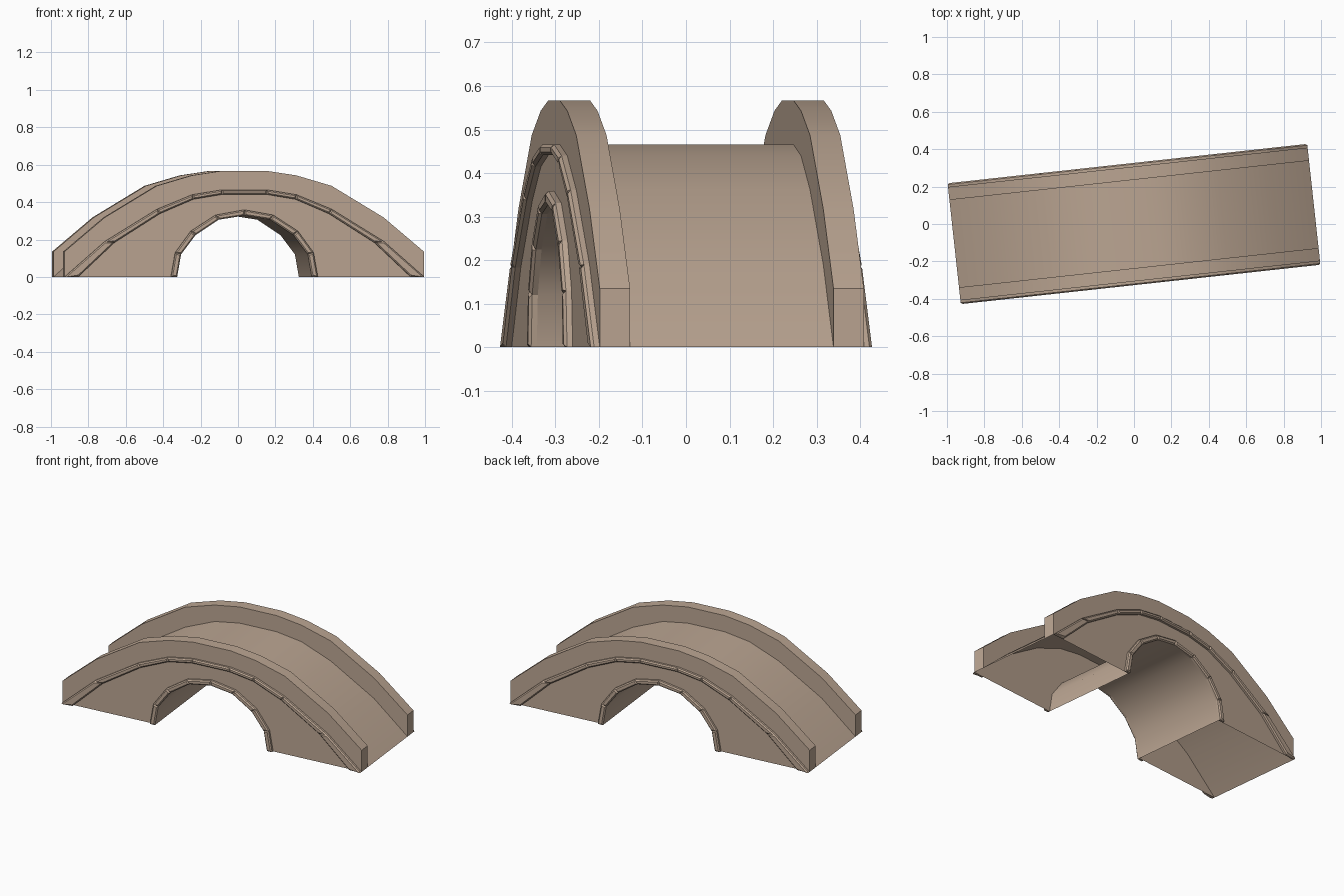
import bpy, math
from mathutils import Vector

if "Cube" in bpy.data.objects:
    bpy.data.objects.remove(bpy.data.objects["Cube"])

TURN = math.atan2(0.21, 1.92)      # bridge stands slightly turned
FACE, INNER, TRIM = 0.305, 0.235, 0.325

stone = bpy.data.materials.new("stone")
stone.diffuse_color = (0.5, 0.38, 0.29, 1)
stone.use_nodes = True
stone.node_tree.nodes["Principled BSDF"].inputs["Base Color"].default_value = stone.diffuse_color


def mirrored(half):
    """Full profile, left to right, from its right half (centre first)."""
    left = [(-x, z) for x, z in reversed(half) if x > 0]
    return left + half


top = mirrored([(0.12, 0.567), (0.28, 0.543), (0.47, 0.487), (0.75, 0.318), (0.967, 0.135)])
road = mirrored([(0.12, 0.466), (0.28, 0.44), (0.47, 0.362), (0.75, 0.19), (0.967, 0.0)])
road_low = mirrored([(0.12, 0.441), (0.275, 0.415), (0.455, 0.338), (0.70, 0.183), (0.895, 0.0)])
ring = mirrored([(0, 0.359), (0.155, 0.331), (0.288, 0.245), (0.372, 0.13), (0.395, 0.0)])
arch = mirrored([(0, 0.328), (0.138, 0.306), (0.263, 0.224), (0.341, 0.12), (0.362, 0.0)])


def make(name, verts, faces, turn=TURN, smooth=True):
    mesh = bpy.data.meshes.new(name)
    mesh.from_pydata(verts, [], faces)
    if smooth:
        mesh.shade_smooth()
        mesh.set_sharp_from_angle(angle=math.radians(35))
    mesh.materials.append(stone)
    ob = bpy.data.objects.new(name, mesh)
    ob.rotation_euler.z = turn
    bpy.context.collection.objects.link(ob)
    return ob


def strip(a, b, base=0):
    """Vertices and quads between two 3D paths of equal length."""
    n = len(a)
    return list(a) + list(b), [(base + i, base + i + 1, base + n + i + 1, base + n + i)
                               for i in range(n - 1)]


def at(profile, y):
    return [(x, y, z) for x, z in profile]


# Roadway and vault: open shells
make("roadway", *strip(at(road, -FACE), at(road, FACE)))
make("vault", *strip(at(arch, FACE), at(arch, -FACE)))


def side_wall(name, turn):
    # outer face with arch opening
    outline = list(reversed(top)) + [(-0.967, 0)] + arch + [(0.967, 0)]
    verts = at(outline, -FACE)
    faces = [tuple(range(len(verts)))]
    # parapet top and ends
    cap = [(-0.967, 0)] + top + [(0.967, 0)]
    v, f = strip(at(cap, -FACE), at(cap, -INNER), len(verts))
    verts += v
    faces += f
    # parapet inner face
    v, f = strip(at(top, -INNER), at(road, -INNER), len(verts))
    make(name, verts + v, faces + f, turn)


def trim_course(name, outer, inner, turn):
    """Row of raised blocks with bevelled fronts."""
    verts, faces = [], []
    bevel = 0.007
    for i in range(len(outer) - 1):
        quad = [Vector(p) for p in (inner[i], inner[i + 1], outer[i + 1], outer[i])]
        along = (quad[1] - quad[0]).normalized() * bevel
        up = Vector((-along.y, along.x))
        inset = [along + up, up - along, -along - up, along - up]
        front = [q + d for q, d in zip(quad, inset)]
        for q in front:
            q.y = max(q.y, 0)
        b = len(verts)
        # wall base, straight shoulder, bevelled front
        for pts, y in ((quad, -FACE), (quad, -TRIM + bevel), (front, -TRIM)):
            verts += [(p.x, y, p.y) for p in pts]
        for k in (0, 4):
            for j in range(4):
                n = (j + 1) % 4
                faces.append((b + k + j, b + k + 4 + j, b + k + 4 + n, b + k + n)[::-1])
        faces.append((b + 8, b + 9, b + 10, b + 11))
    make(name, verts, faces, turn, smooth=False)


# The two sides are the same, turned half a circle
for side, turn in (("front", TURN), ("back", TURN + math.pi)):
    side_wall(side + "_wall", turn)
    trim_course(side + "_string_course", road, road_low, turn)
    trim_course(side + "_arch_ring", ring, arch, turn)
